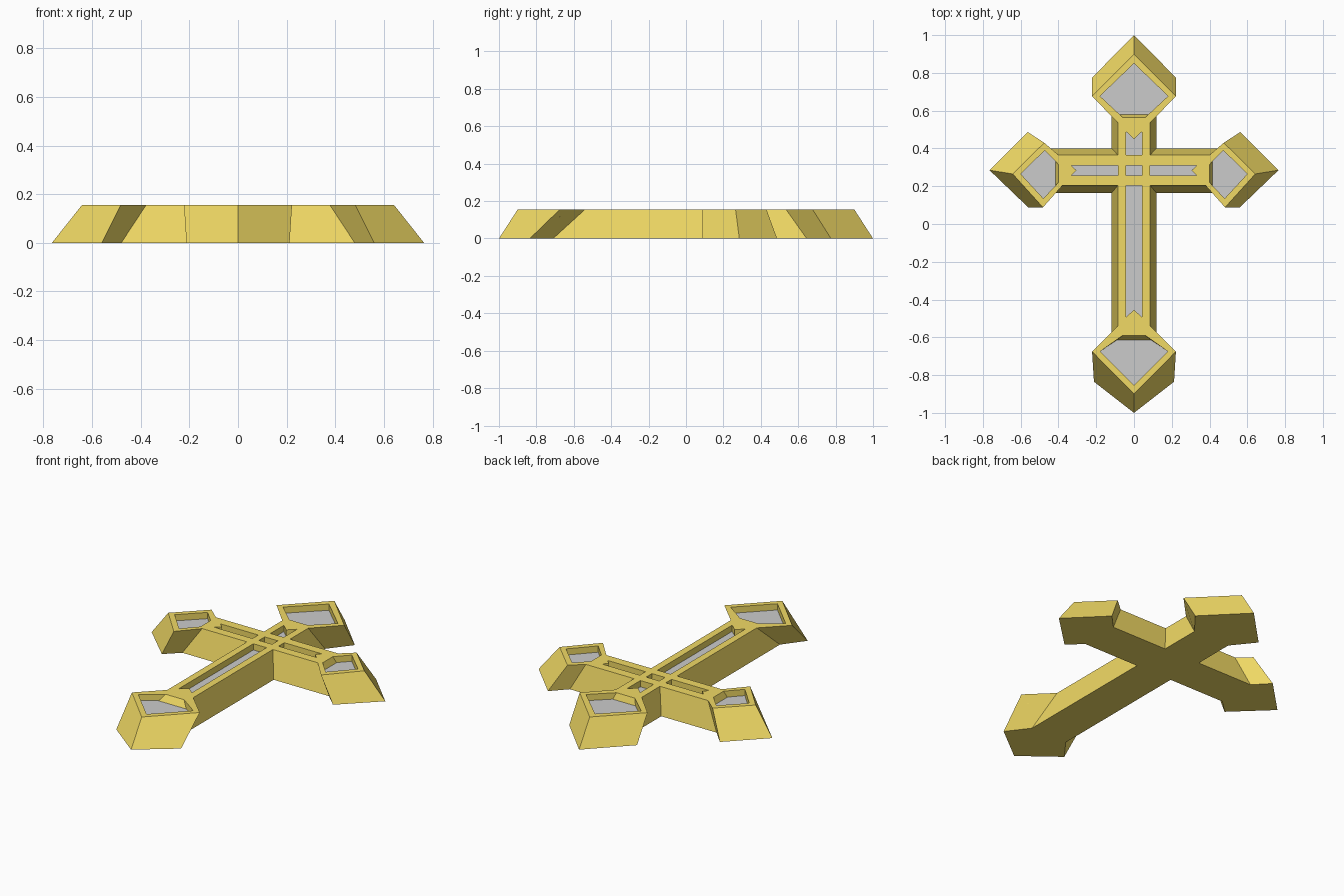
import bpy, bmesh

if "Cube" in bpy.data.objects:
    bpy.data.objects.remove(bpy.data.objects["Cube"])

HEIGHT, FLOOR = 0.155, 0.115

gold = bpy.data.materials.new("gold")
gold.diffuse_color = (0.88, 0.70, 0.13, 1)
gold.use_nodes = True
gold.node_tree.nodes["Principled BSDF"].inputs["Base Color"].default_value = gold.diffuse_color


def mirrored(half):
    """Close a right-hand half outline by mirroring it across x = 0."""
    return half + [(-x, y) for x, y in reversed(half) if x > 0]


def flip(points):
    return [(-x, y) for x, y in reversed(points)]


# Outline of the cross at the ground and at the top face (right half)
base = mirrored([(0, -1), (.212, -.835), (.118, -.71), (.118, .165), (.48, .165),
                 (.56, .088), (.765, .285), (.563, .487), (.48, .40), (.118, .40),
                 (.118, .645), (.222, .775), (0, 1)])
top = mirrored([(0, -.9), (.222, -.675), (.085, -.54), (.085, .205), (.378, .205),
                (.482, .088), (.642, .265), (.475, .43), (.40, .365), (.085, .365),
                (.085, .535), (.222, .677), (0, .9)])

# Recesses: name, opening outline, floor outline
side_open = [(.40, .22), (.48, .135), (.60, .265), (.472, .39), (.40, .315)]
side_floor = [(.415, .204), (.48, .135), (.60, .265), (.472, .39), (.415, .331)]
side_channel = [(.085, .257), (.333, .257), (.305, .284), (.333, .311), (.085, .311)]
foot_channel = mirrored([(0, -.455), (.043, -.493), (.043, .205)])
head_channel = mirrored([(.043, .365), (.043, .49), (0, .45)])
centre = mirrored([(.043, .257), (.043, .311)])
recesses = [
    ("head_inlay", mirrored([(.06, .565), (.18, .677), (0, .85)]),
     mirrored([(.075, .579), (.18, .677), (0, .85)])),
    ("foot_inlay", mirrored([(0, -.855), (.18, -.675), (.06, -.59)]),
     mirrored([(0, -.855), (.18, -.675), (.092, -.615)])),
    ("right_inlay", side_open, side_floor),
    ("left_inlay", flip(side_open), flip(side_floor)),
    ("right_strip", side_channel, side_channel),
    ("left_strip", flip(side_channel), flip(side_channel)),
    ("foot_strip", foot_channel, foot_channel),
    ("head_strip", head_channel, head_channel),
    ("centre_inlay", centre, centre),
]


def ring(bm, points, z):
    return [bm.verts.new((x, y, z)) for x, y in points]


def loft(bm, a, b):
    for i in range(len(a)):
        j = (i + 1) % len(a)
        bm.faces.new((a[i], a[j], b[j], b[i]))


def rim(bm, verts):
    return [bm.edges.get((verts[i - 1], verts[i])) for i in range(len(verts))]


def finish(bm, name, material=None):
    mesh = bpy.data.meshes.new(name)
    bm.to_mesh(mesh)
    bm.free()
    obj = bpy.data.objects.new(name, mesh)
    bpy.context.collection.objects.link(obj)
    if material:
        mesh.materials.append(material)
    return obj


# Gold body: tapered sides, top face with holes, recess walls and floors
bm = bmesh.new()
low, high = ring(bm, base, 0), ring(bm, top, HEIGHT)
loft(bm, low, high)
bm.faces.new(low[::-1])
edges = rim(bm, high)
for _, opening, floor in recesses:
    upper, lower = ring(bm, opening, HEIGHT), ring(bm, floor, FLOOR)
    loft(bm, upper, lower)
    bm.faces.new(lower)
    edges += rim(bm, upper)
bmesh.ops.triangle_fill(bm, edges=edges, use_beauty=True, normal=(0, 0, 1))
bmesh.ops.recalc_face_normals(bm, faces=bm.faces)
finish(bm, "cross_body", gold)

# Grey inlays lying on the recess floors
for name, _, floor in recesses:
    bm = bmesh.new()
    bm.faces.new(ring(bm, floor, FLOOR + .003)).normal_update()
    for f in bm.faces:
        if f.normal.z < 0:
            f.normal_flip()
    finish(bm, name)
